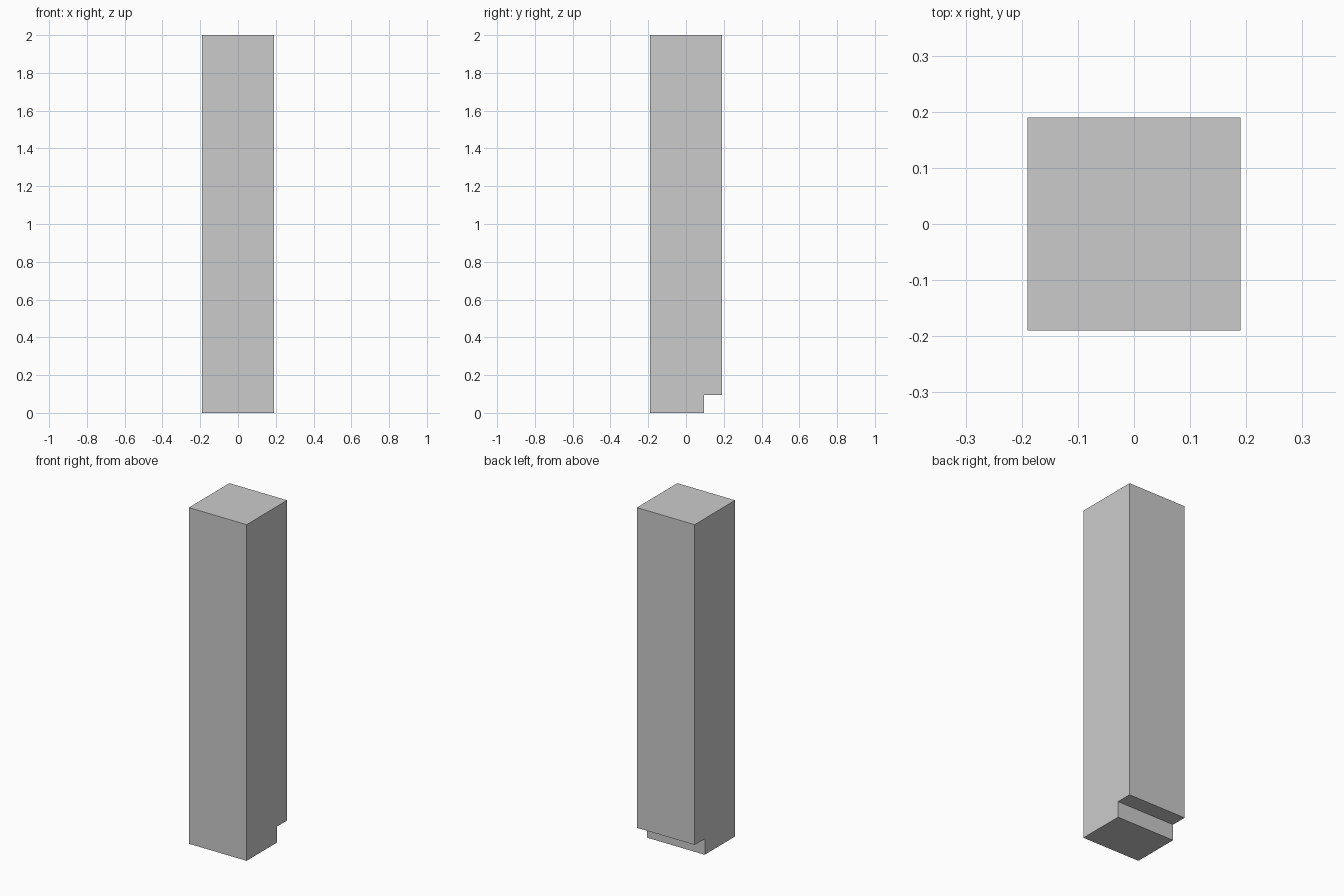
import bpy, bmesh

if "Cube" in bpy.data.objects:
    bpy.data.objects.remove(bpy.data.objects["Cube"])

W = 0.19      # half width and half depth
H = 2.0       # height
N = 0.095     # toe-kick recess size

# Side profile (y, z) with the recess at the lower back edge
profile = [(-W, 0), (W - N, 0), (W - N, N), (W, N), (W, H), (-W, H)]

# Tall column: extrude the profile across x
bm = bmesh.new()
face = bm.faces.new([bm.verts.new((-W, y, z)) for y, z in profile])
ext = bmesh.ops.extrude_face_region(bm, geom=[face], use_keep_orig=True)
verts = [g for g in ext["geom"] if isinstance(g, bmesh.types.BMVert)]
bmesh.ops.translate(bm, vec=(2 * W, 0, 0), verts=verts)
bmesh.ops.recalc_face_normals(bm, faces=bm.faces)

mesh = bpy.data.meshes.new("tall_column")
bm.to_mesh(mesh)
bm.free()
bpy.context.collection.objects.link(bpy.data.objects.new("tall_column", mesh))
